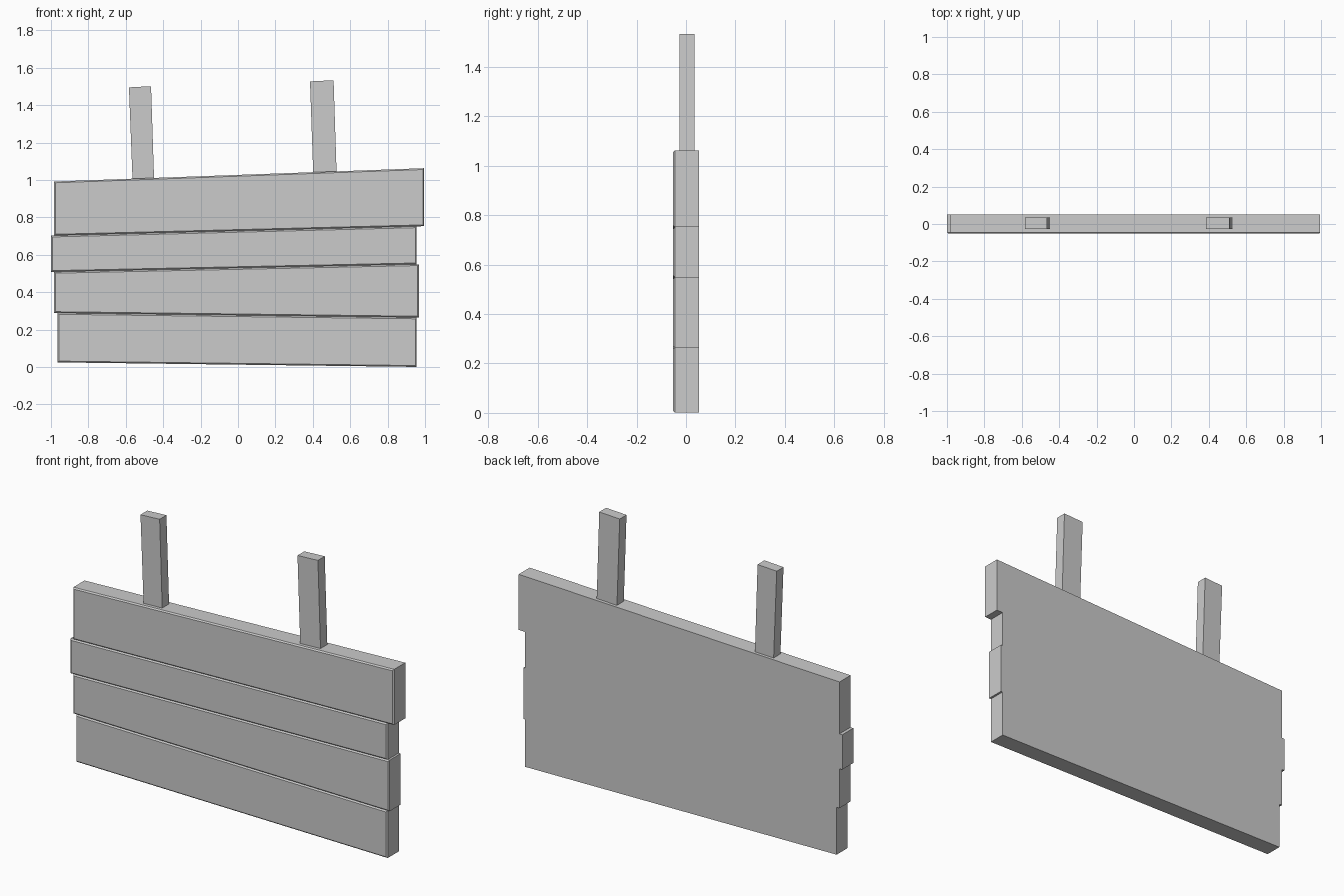
import bpy, bmesh

if "Cube" in bpy.data.objects:
    bpy.data.objects.remove(bpy.data.objects["Cube"])


def slab(name, outline, y0, y1, bevel=0.0):
    """Extrude a four-point xz outline from y0 (front) to y1 (back), chamfering the front rim."""
    bm = bmesh.new()
    front = [bm.verts.new((x, y0, z)) for x, z in outline]
    back = [bm.verts.new((x, y1, z)) for x, z in outline]
    face = bm.faces.new(front)
    bm.faces.new(back[::-1])
    n = len(outline)
    for i in range(n):
        j = (i + 1) % n
        bm.faces.new((front[j], front[i], back[i], back[j]))
    if bevel:
        bmesh.ops.bevel(bm, geom=list(face.edges), offset=bevel, segments=1,
                        affect='EDGES', profile=0.5)
    bmesh.ops.recalc_face_normals(bm, faces=bm.faces)
    mesh = bpy.data.meshes.new(name)
    bm.to_mesh(mesh)
    bm.free()
    obj = bpy.data.objects.new(name, mesh)
    bpy.context.collection.objects.link(obj)
    return obj


# Seam heights (left, right) at x = -1 and x = 1, from bottom to top
seams = [(0.025, 0.0), (0.289, 0.264), (0.508, 0.55), (0.702, 0.753), (0.991, 1.063)]
# Left and right end of each plank
ends = [(-0.965, 0.955), (-0.983, 0.967), (-1.0, 0.955), (-0.983, 0.995)]


def seam_z(seam, x):
    return seam[0] + (seam[1] - seam[0]) * (x + 1) / 2


# Crooked sign planks
for i, (l, r) in enumerate(ends):
    low, high = seams[i], seams[i + 1]
    outline = [(l, seam_z(low, l)), (r, seam_z(low, r)),
               (r, seam_z(high, r)), (l, seam_z(high, l))]
    slab(f"plank_{i + 1}", outline, -0.052, 0.052, 0.007)

# Leaning hanger posts, feet sunk slightly into the top plank
slab("left_post", [(-0.563, 0.98), (-0.448, 0.98), (-0.465, 1.501), (-0.583, 1.495)],
     -0.026, 0.034)
slab("right_post", [(0.403, 1.01), (0.528, 1.01), (0.511, 1.533), (0.385, 1.527)],
     -0.026, 0.034)
